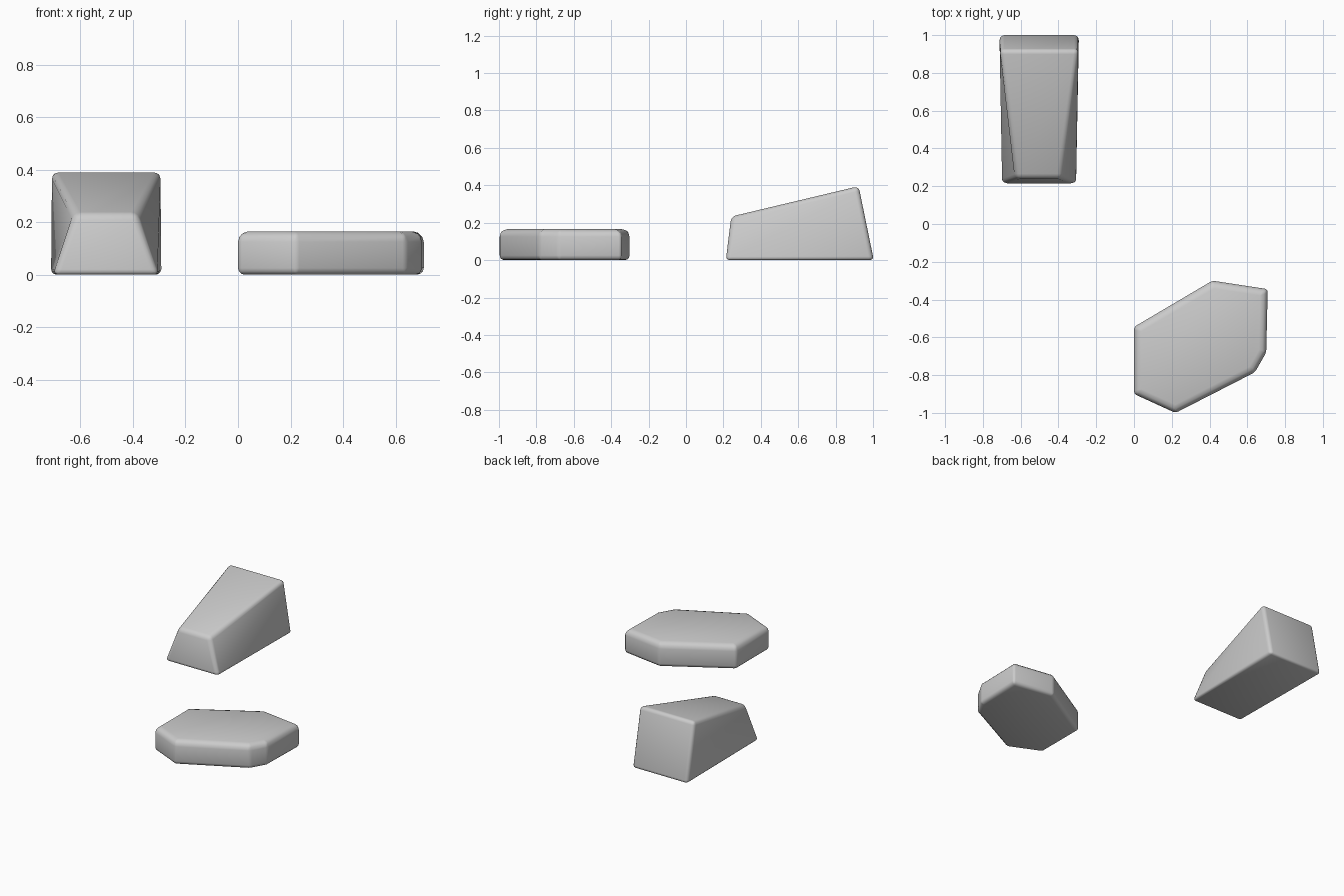
import bpy, bmesh, math

if "Cube" in bpy.data.objects:
    bpy.data.objects.remove(bpy.data.objects["Cube"])


def make_rock(name, bottom, top, bottom_bevel, top_bevel, side_bevel):
    """Loft two outlines into a closed stone and round off its edges."""
    bm = bmesh.new()
    low = [bm.verts.new(p) for p in bottom]
    high = [bm.verts.new(p) for p in top]
    n = len(low)
    bm.faces.new(low[::-1])
    bm.faces.new(high)
    for i in range(n):
        j = (i + 1) % n
        bm.faces.new((low[i], low[j], high[j], high[i]))
    bmesh.ops.recalc_face_normals(bm, faces=bm.faces)

    # Edge weights set how wide each group of edges is rounded
    widest = max(bottom_bevel, top_bevel, side_bevel)
    weight = bm.edges.layers.float.new("bevel_weight_edge")
    for e in bm.edges:
        lows = sum(v in low for v in e.verts)
        e[weight] = (top_bevel, side_bevel, bottom_bevel)[lows] / widest

    mesh = bpy.data.meshes.new(name)
    bm.to_mesh(mesh)
    bm.free()
    obj = bpy.data.objects.new(name, mesh)
    bpy.context.collection.objects.link(obj)
    bevel = obj.modifiers.new("rounded_edges", 'BEVEL')
    bevel.limit_method = 'WEIGHT'
    bevel.width = widest
    bevel.segments = 3
    bpy.ops.object.select_all(action='DESELECT')
    obj.select_set(True)
    bpy.context.view_layer.objects.active = obj
    bpy.ops.object.modifier_apply(modifier=bevel.name)
    bpy.ops.object.shade_smooth_by_angle(angle=math.radians(35))
    return obj


# Tall wedge stone: narrow at the front, rising to the back
wedge_bottom = [(-0.705, 0.213, 0), (-0.300, 0.213, 0),
                (-0.292, 1.004, 0), (-0.712, 1.004, 0)]
wedge_top = [(-0.622, 0.242, 0.233), (-0.385, 0.242, 0.233),
             (-0.292, 0.923, 0.395), (-0.712, 0.923, 0.395)]
make_rock("wedge_rock", wedge_bottom, wedge_top, 0.02, 0.025, 0.025)

# Flat slab stone: irregular outline with a clipped corner
outline = [(0, -0.545), (0, -0.90), (0.22, -1.0), (0.64, -0.785),
           (0.70, -0.68), (0.708, -0.345), (0.415, -0.30)]
make_rock("slab_rock", [(x, y, 0) for x, y in outline],
          [(x, y, 0.165) for x, y in outline], 0.025, 0.04, 0.015)
